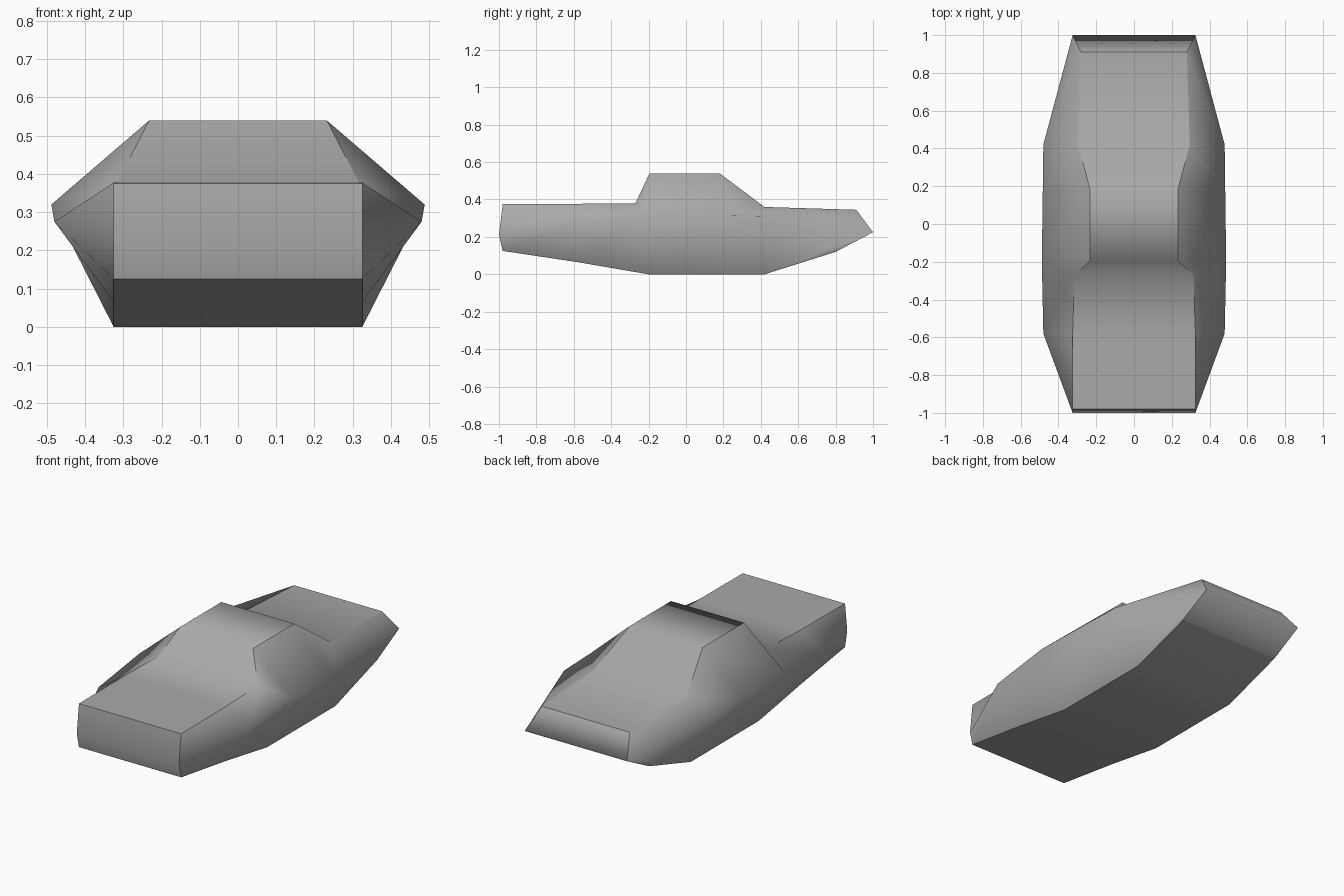
import bpy
import bmesh

cube = bpy.data.objects.get("Cube")
if cube:
    bpy.data.objects.remove(cube, do_unlink=True)

# One flat colour for the whole body
grey = bpy.data.materials.new("body grey")
grey.use_nodes = True
colour = (0.4, 0.4, 0.4, 1)
grey.diffuse_color = colour
grey.node_tree.nodes["Principled BSDF"].inputs["Base Color"].default_value = colour

# Body stations from nose to tail: bottom edge, widest side point, top edge
stations = [
    ((0.325, -0.98, 0.125), (0.325, -1.0, 0.21), (0.325, -0.98, 0.375)),    # nose
    ((0.325, -0.58, 0.065), (0.48, -0.58, 0.275), (0.325, -0.58, 0.377)),   # hood
    ((0.325, -0.2, 0.0), (0.488, -0.2, 0.32), (0.315, -0.27, 0.38)),        # windscreen foot
    ((0.325, -0.2, 0.0), (0.488, -0.2, 0.32), (0.232, -0.195, 0.54)),       # roof front
    ((0.325, 0.18, 0.0), (0.483, 0.18, 0.315), (0.232, 0.18, 0.54)),        # roof back
    ((0.325, 0.42, 0.0), (0.48, 0.42, 0.31), (0.295, 0.42, 0.36)),          # rear window foot
    ((0.325, 0.8, 0.12), (0.325, 1.0, 0.225), (0.28, 0.91, 0.345)),         # tail
]

bm = bmesh.new()
verts = {}
group_of = {}


def vert(point, side):
    co = (point[0] * side, point[1], point[2])
    if co not in verts:
        verts[co] = bm.verts.new(co)
    return verts[co]


def panel(group, corners):
    """Add a face, merging repeated corners, in a smoothing group."""
    ring = list(dict.fromkeys(vert(p, s) for p, s in corners))
    if len(ring) > 2:
        face = bm.faces.new(ring)
        face.smooth = True
        group_of[face] = group


def across(group, a, b):
    """Panel spanning the body from left to right."""
    panel(group, [(a, 1), (b, 1), (b, -1), (a, -1)])


# Underside, top and both flanks
for near, far in zip(stations, stations[1:]):
    across("bottom", near[0], far[0])
    across("top", near[2], far[2])
    for side in (1, -1):
        for low, high in ((0, 1), (1, 2)):
            panel(("flank", side), [(near[low], side), (far[low], side),
                                    (far[high], side), (near[high], side)])

# Nose and tail panels
for name, end in (("nose", stations[0]), ("tail", stations[-1])):
    across(name, end[0], end[1])
    across(name, end[1], end[2])

bmesh.ops.recalc_face_normals(bm, faces=bm.faces[:])

# Keep the borders between panels crisp
for edge in bm.edges:
    edge.smooth = len({group_of[f] for f in edge.link_faces}) == 1

mesh = bpy.data.meshes.new("car_body")
bm.to_mesh(mesh)
bm.free()
mesh.materials.append(grey)
body = bpy.data.objects.new("car_body", mesh)
bpy.context.scene.collection.objects.link(body)
